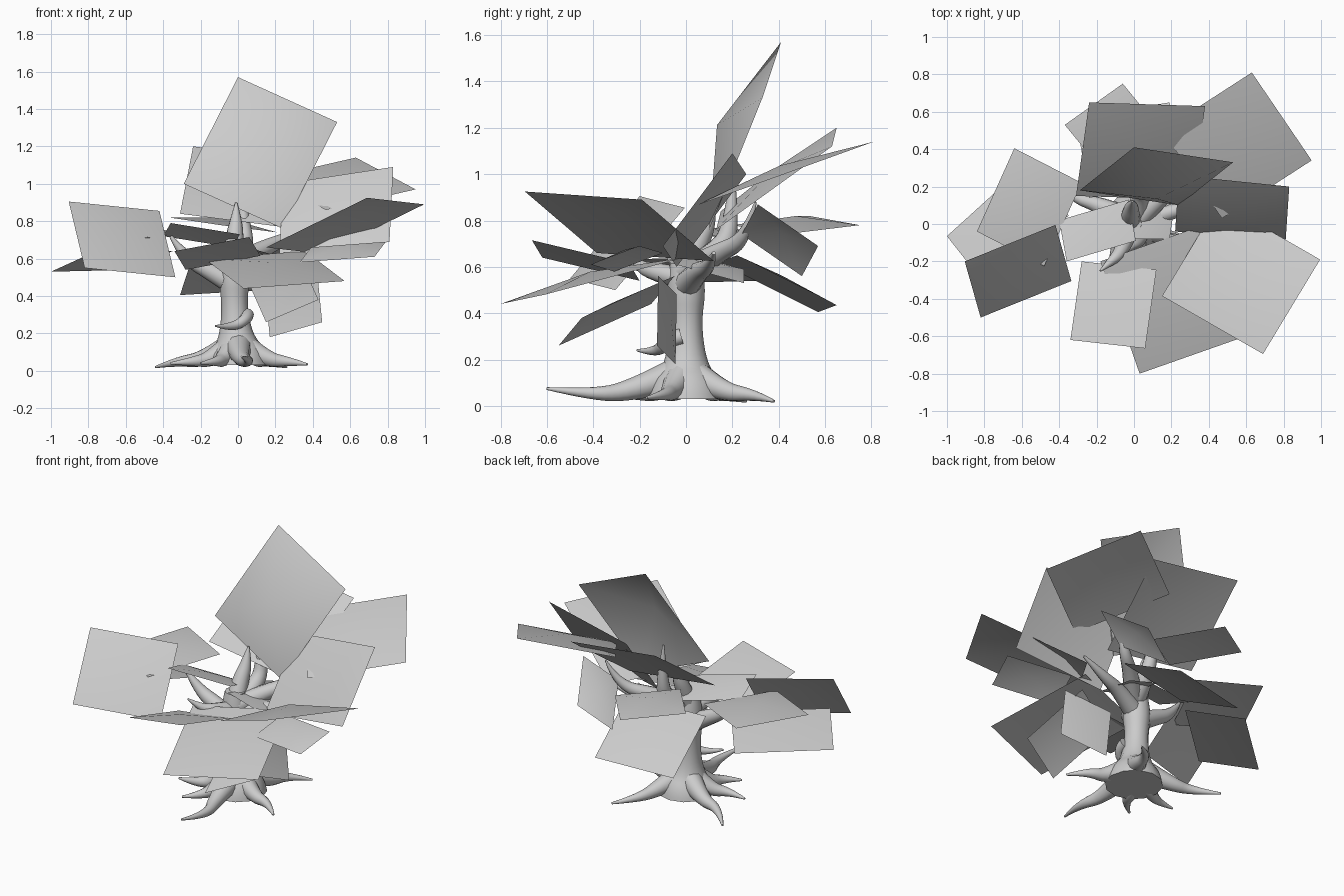
import bpy
import bmesh
from math import radians
from mathutils import Vector

if "Cube" in bpy.data.objects:
    bpy.data.objects.remove(bpy.data.objects["Cube"])

grey = bpy.data.materials.new("plain_grey")
grey.use_nodes = True
grey.diffuse_color = (0.6, 0.6, 0.6, 1)
grey.node_tree.nodes["Principled BSDF"].inputs["Base Color"].default_value = (0.6, 0.6, 0.6, 1)


def limb(name, points, radii):
    """Round tapering limb that follows a smooth path."""
    curve = bpy.data.curves.new(name, "CURVE")
    curve.dimensions = "3D"
    curve.bevel_depth = 1
    curve.bevel_resolution = 4
    curve.use_fill_caps = True
    spline = curve.splines.new("NURBS")
    spline.points.add(len(points) - 1)
    spline.use_endpoint_u = True
    spline.order_u = 3
    spline.resolution_u = 5
    for point, place, radius in zip(spline.points, points, radii):
        point.co = (*place, 1)
        point.radius = radius
    obj = bpy.data.objects.new(name, curve)
    bpy.context.collection.objects.link(obj)
    bpy.ops.object.select_all(action="DESELECT")
    obj.select_set(True)
    bpy.context.view_layer.objects.active = obj
    bpy.ops.object.convert(target="MESH")
    obj = bpy.context.object
    obj.data.materials.clear()
    obj.data.materials.append(grey)
    bpy.ops.object.shade_smooth_by_angle(angle=radians(60))


def leaf(name, first, second, third, dome=0.04):
    """Four-sided leaf sheet from three corners, domed at its middle."""
    a, b, c = Vector(first), Vector(second), Vector(third)
    d = a + c - b
    normal = (b - a).cross(c - b).normalized()
    if normal.z < 0:
        normal.negate()
    bm = bmesh.new()
    rim = [bm.verts.new(p) for p in (a, b, c, d)]
    middle = bm.verts.new((a + c) / 2 + normal * dome)
    for i in range(len(rim)):
        bm.faces.new((rim[i], rim[(i + 1) % len(rim)], middle))
    for face in bm.faces:
        face.normal_update()
        if face.normal.dot(normal) < 0:
            face.normal_flip()
        face.smooth = True
    mesh = bpy.data.meshes.new(name)
    bm.to_mesh(mesh)
    bm.free()
    mesh.materials.append(grey)
    obj = bpy.data.objects.new(name, mesh)
    bpy.context.collection.objects.link(obj)


# Trunk with a flared foot
limb("trunk",
     [(0, 0, 0.03), (0, 0, 0.09), (-0.01, 0, 0.18), (-0.02, 0, 0.36), (-0.02, 0, 0.52), (-0.02, 0, 0.66)],
     [0.17, 0.16, 0.09, 0.065, 0.09, 0.06])

# Roots run out from the foot and taper to a point
root_tips = {
    "left_root": (0.37, -0.17, 0.035),
    "right_root": (-0.36, -0.08, 0.04),
    "front_root": (0.02, -0.6, 0.075),
    "front_right_root": (-0.2, -0.28, 0.04),
    "back_left_root": (0.26, 0.38, 0.02),
    "back_right_root": (-0.44, 0.26, 0.02),
}
for name, tip in root_tips.items():
    x, y, z = tip
    limb(name,
         [(0, 0, 0.15), (x * 0.4, y * 0.4, 0.06), (x * 0.7 - y * 0.1, y * 0.7 + x * 0.1, 0.05), tip],
         [0.08, 0.045, 0.024, 0.006])

# Branches and spurs
limb("upright_branch", [(-0.02, 0, 0.58), (-0.02, 0.05, 0.7), (-0.01, 0.1, 0.8), (-0.01, 0.12, 0.9)],
     [0.06, 0.05, 0.035, 0.005])
limb("tall_back_branch", [(0, 0, 0.58), (0.04, 0.15, 0.66), (0.03, 0.2, 0.8), (0.02, 0.2, 1.03)],
     [0.06, 0.05, 0.035, 0.005])
limb("back_left_branch", [(0, 0, 0.58), (0.14, 0.14, 0.66), (0.3, 0.26, 0.72), (0.36, 0.3, 0.88)],
     [0.06, 0.045, 0.03, 0.005])
limb("left_branch", [(0, 0, 0.52), (0.15, 0.05, 0.58), (0.32, 0.1, 0.6), (0.48, 0.12, 0.66)],
     [0.06, 0.045, 0.03, 0.008])
limb("right_branch", [(-0.02, 0, 0.46), (-0.14, 0, 0.53), (-0.28, 0, 0.6), (-0.36, -0.02, 0.72)],
     [0.06, 0.05, 0.035, 0.008])
limb("front_spur", [(-0.02, -0.02, 0.55), (-0.06, -0.14, 0.58), (-0.12, -0.2, 0.6), (-0.18, -0.25, 0.66)],
     [0.05, 0.04, 0.025, 0.005])
limb("curled_trunk_spur", [(0.05, -0.02, 0.3), (0.05, -0.09, 0.28), (-0.03, -0.12, 0.23), (-0.12, -0.21, 0.24)],
     [0.035, 0.03, 0.025, 0.005])

# Crown leaves
leaf("top_leaf", (0, 0.41, 1.57), (0.53, 0.33, 1.33), (0.24, 0.1, 0.76), 0.13)
leaf("back_left_leaf", (0.15, 0.5, 1.03), (0.63, 0.81, 1.14), (0.95, 0.34, 0.97))
leaf("back_crown_leaf", (0.38, 0.63, 1.12), (-0.24, 0.65, 1.2), (-0.31, 0.15, 0.84))
leaf("back_right_leaf", (-0.06, 0.75, 0.78), (-0.37, 0.53, 0.82), (-0.1, 0.2, 0.78))
leaf("drooping_back_leaf", (0.19, 0.65, 0.435), (-0.31, 0.57, 0.405), (-0.24, 0.14, 0.62))
leaf("steep_back_leaf", (0.51, 0.31, 0.87), (0.37, 0.57, 0.69), (0.17, 0.5, 0.56))
leaf("middle_leaf", (-0.02, -0.08, 0.68), (0.19, -0.08, 0.62), (0.24, 0.25, 0.53), 0.02)

# Left side leaves
leaf("upper_left_leaf", (0.24, 0.26, 1), (0.83, 0.2, 1.09), (0.81, -0.1, 0.69))
leaf("front_left_leaf", (0.995, -0.19, 0.89), (0.69, -0.695, 0.925), (0.15, -0.385, 0.66), 0.06)
leaf("lower_left_leaf", (0.79, -0.2, 0.69), (0.73, -0.41, 0.61), (0.33, -0.31, 0.58))

# Front leaves
leaf("front_leaf", (0.57, -0.61, 0.48), (0.03, -0.8, 0.44), (-0.18, -0.2, 0.6))
leaf("raised_front_leaf", (0.06, -0.665, 0.715), (-0.34, -0.62, 0.64), (-0.28, -0.2, 0.54), 0.02)
leaf("drooping_front_leaf", (0.15, -0.55, 0.26), (0.43, -0.45, 0.38), (0.35, -0.05, 0.56))
leaf("hanging_leaf", (0.17, -0.045, 0.18), (0.45, -0.125, 0.26), (0.42, -0.12, 0.56), 0.02)

# Right side leaves
leaf("upper_right_leaf", (-0.905, -0.2, 0.905), (-0.82, -0.5, 0.55), (-0.335, -0.305, 0.5))
leaf("outer_right_leaf", (-0.78, -0.345, 0.63), (-1, -0.065, 0.53), (-0.57, 0.325, 0.54), 0.02)
leaf("middle_right_leaf", (-0.28, 0.22, 0.74), (-0.64, 0.405, 0.75), (-0.84, -0.04, 0.72))
leaf("inner_right_leaf", (-0.4, 0.02, 0.72), (-0.36, -0.2, 0.79), (0.01, -0.09, 0.73), 0.02)
